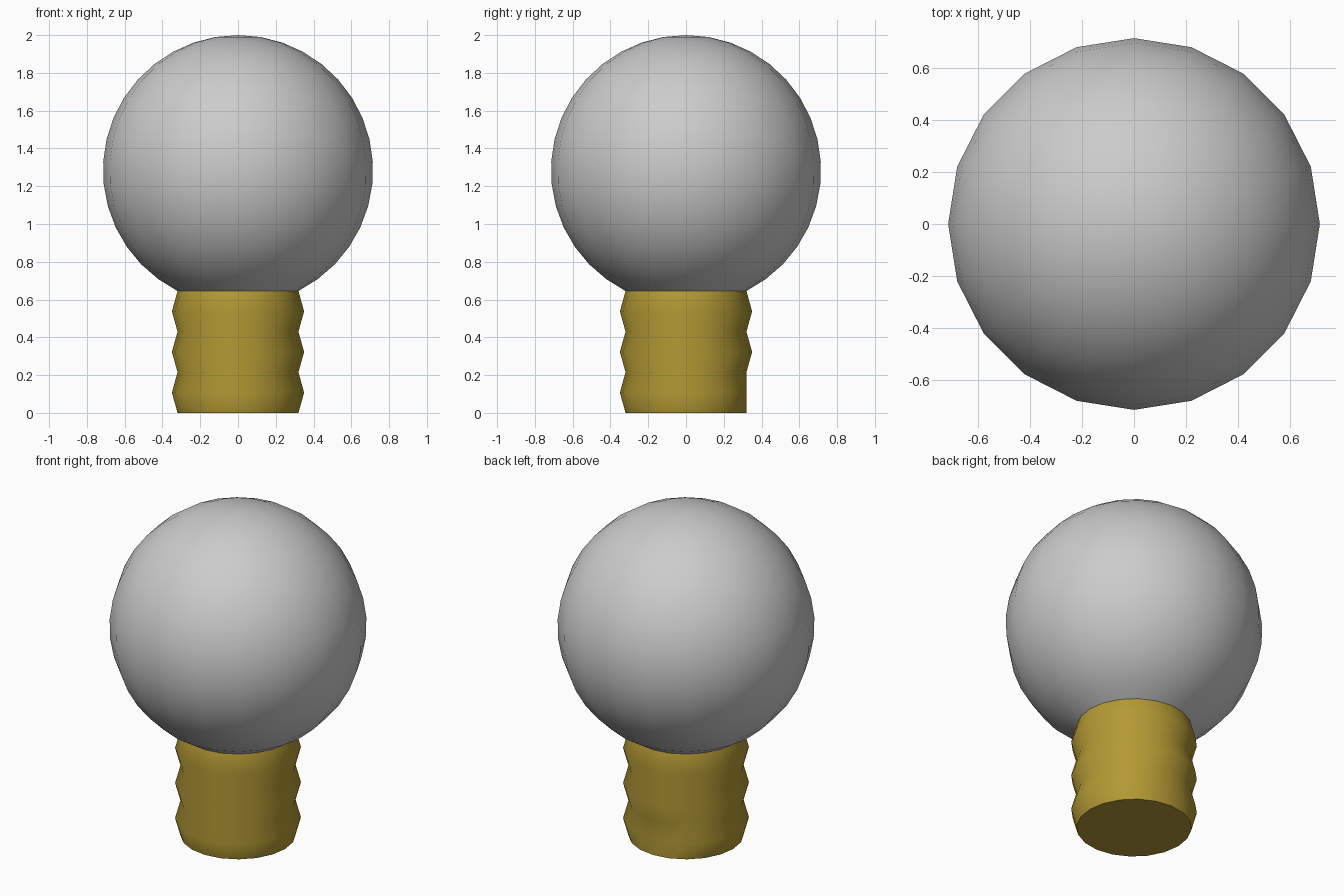
import bpy, bmesh, math

if "Cube" in bpy.data.objects:
    bpy.data.objects.remove(bpy.data.objects["Cube"])

SEG = 20


def lathe(name, profile, cap_top=False, cap_bottom=False, radius_fn=None):
    """Spin a bottom-to-top (radius, z) profile; radius 0 makes a pole."""
    bm = bmesh.new()
    rings = []
    for k, (r, z) in enumerate(profile):
        if r == 0:
            rings.append([bm.verts.new((0, 0, z))])
            continue
        ring = []
        for i in range(SEG):
            a = 2 * math.pi * i / SEG
            rr = radius_fn(k, i, r) if radius_fn else r
            ring.append(bm.verts.new((rr * math.cos(a), rr * math.sin(a), z)))
        rings.append(ring)
    for lo, hi in zip(rings, rings[1:]):
        for i in range(SEG):
            j = (i + 1) % SEG
            if len(hi) == 1:
                bm.faces.new((lo[i], lo[j], hi[0]))
            else:
                bm.faces.new((lo[i], lo[j], hi[j], hi[i]))
    if cap_bottom:
        bm.faces.new(rings[0][::-1])
    if cap_top:
        bm.faces.new(rings[-1])
    mesh = bpy.data.meshes.new(name)
    bm.to_mesh(mesh)
    bm.free()
    obj = bpy.data.objects.new(name, mesh)
    bpy.context.collection.objects.link(obj)
    bpy.ops.object.select_all(action='DESELECT')
    obj.select_set(True)
    bpy.context.view_layer.objects.active = obj
    bpy.ops.object.shade_smooth_by_angle(angle=math.radians(40))
    return obj


NECK_R, RIDGE_R, NECK_Z = 0.32, 0.35, 0.645
BULB_R, BULB_Z = 0.715, 1.285

# glass globe, cut off where it meets the screw base
start = -math.acos(NECK_R / BULB_R)
steps = 16
globe = [(NECK_R, NECK_Z)]
for k in range(1, steps):
    t = start + (math.pi / 2 - start) * k / steps
    globe.append((BULB_R * math.cos(t), BULB_Z + BULB_R * math.sin(t)))
globe.append((0, BULB_Z + BULB_R))
lathe("glass_globe", globe)

# ridged screw base; the lowest ridge fades out at the back
ridges = [(RIDGE_R if k % 2 else NECK_R, NECK_Z * k / 6) for k in range(7)]
back = SEG // 4


def thread_start(k, i, r):
    return NECK_R if k == 1 and abs(i - back) <= 1 else r


base = lathe("screw_base", ridges, cap_top=True, cap_bottom=True,
             radius_fn=thread_start)
brass = bpy.data.materials.new("brass")
brass.diffuse_color = (0.45, 0.32, 0.035, 1)
brass.use_nodes = True
brass.node_tree.nodes["Principled BSDF"].inputs["Base Color"].default_value = brass.diffuse_color
base.data.materials.append(brass)
